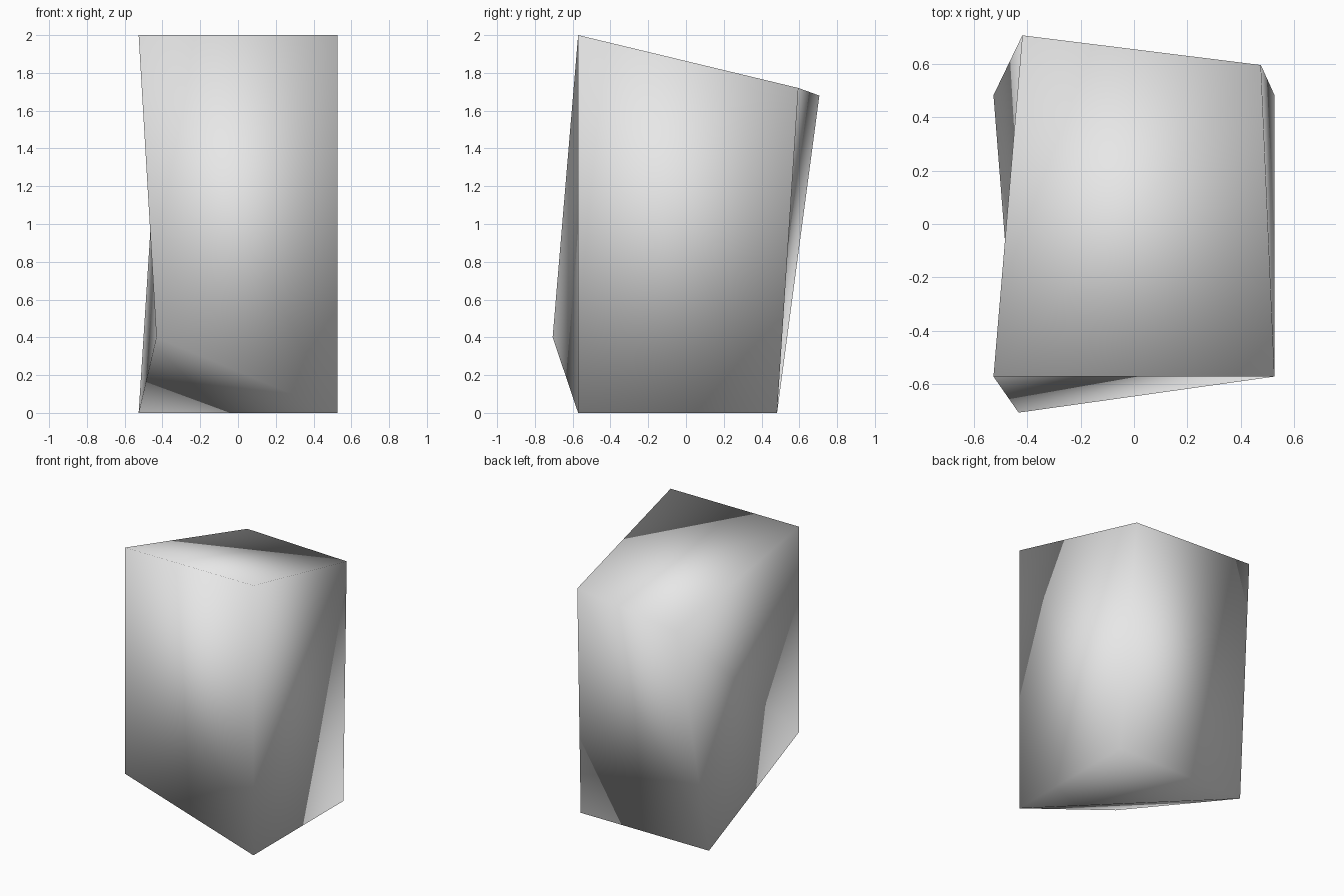
import bpy
from mathutils import Vector

old = bpy.data.objects.get("Cube")
if old:
    bpy.data.objects.remove(old, do_unlink=True)

# Plain light grey material
grey = (0.8, 0.8, 0.8, 1.0)
mat = bpy.data.materials.new("light grey")
mat.use_nodes = True
mat.diffuse_color = grey
mat.node_tree.nodes["Principled BSDF"].inputs["Base Color"].default_value = grey

# Tall block on a square footprint
HALF, FRONT, BACK, HEIGHT = 0.526, -0.571, 0.482, 2.0
bpy.ops.mesh.primitive_cube_add(size=2)
block = bpy.context.object
block.name = "warped_block"

# Corners pulled away from the regular box, keyed by left/back/top
moved = {
    (False, False, False): (-0.432, -0.706, 0.40),
    (False, True, True): (-0.418, 0.706, 1.68),
    (True, True, True): (0.475, 0.595, 1.72),
}
for v in block.data.vertices:
    left, back, top = (c > 0 for c in v.co)
    regular = (HALF if left else -HALF, BACK if back else FRONT, HEIGHT if top else 0)
    v.co = Vector(moved.get((left, back, top), regular))

# Smooth across every edge
block.data.polygons.foreach_set("use_smooth", [True] * len(block.data.polygons))
block.data.materials.append(mat)
block.data.update()
